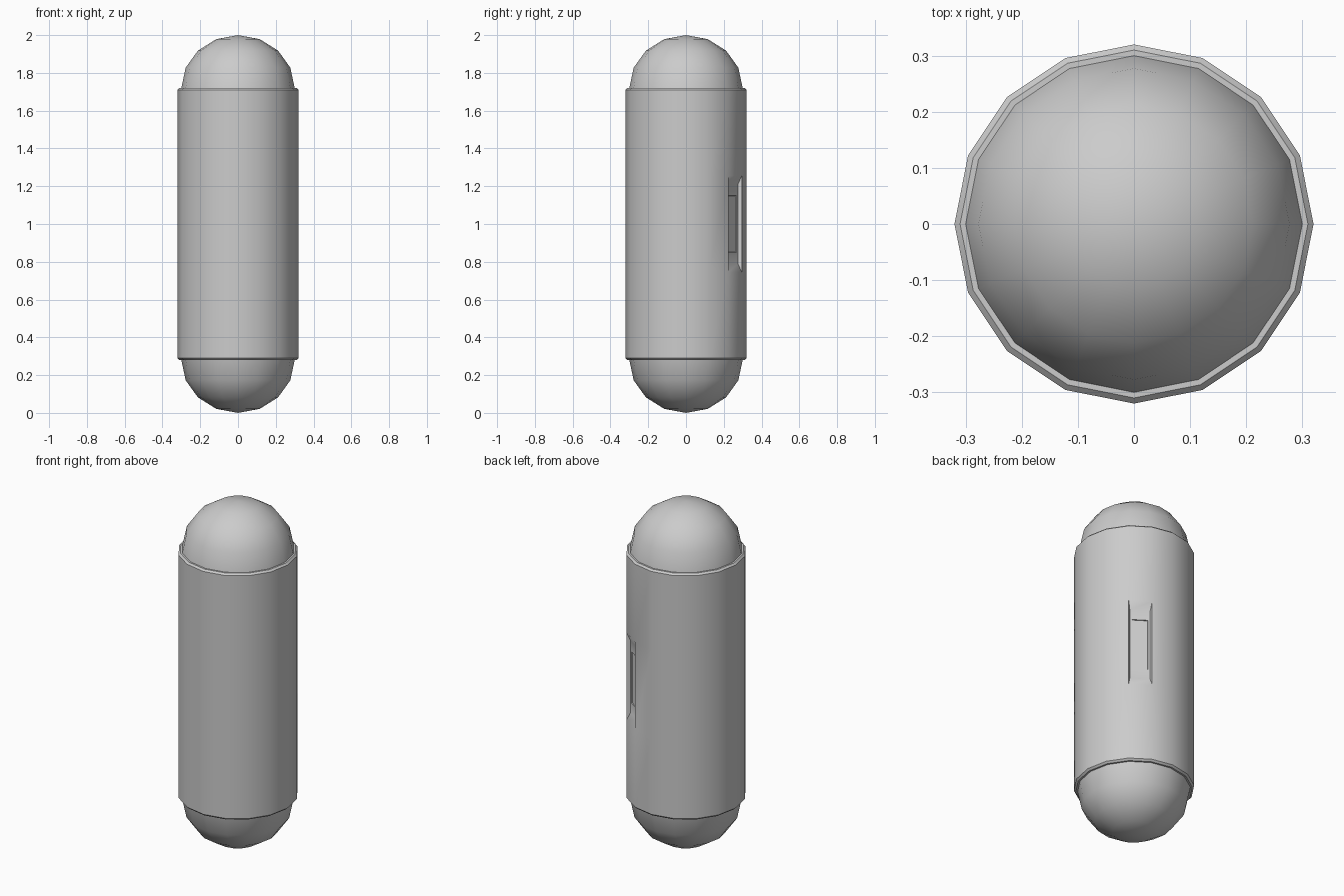
import bpy, bmesh, math
from mathutils import Vector

if "Cube" in bpy.data.objects:
    bpy.data.objects.remove(bpy.data.objects["Cube"])

SIDES = 16


def lathe(bm, profile):
    """Spin (radius, z) points round z; radius 0 makes a pole. Returns face rows."""
    rings = []
    for r, z in profile:
        if r < 1e-6:
            rings.append([bm.verts.new((0, 0, z))] * SIDES)
        else:
            rings.append([bm.verts.new((r * math.cos(2 * math.pi * i / SIDES),
                                        r * math.sin(2 * math.pi * i / SIDES), z))
                          for i in range(SIDES)])
    rows = []
    for a, b in zip(rings, rings[1:]):
        row = []
        for i in range(SIDES):
            j = (i + 1) % SIDES
            quad = list(dict.fromkeys((a[i], a[j], b[j], b[i])))
            row.append(bm.faces.new(quad))
        rows.append(row)
    return rows


def sink(bm, face, side, end, depth):
    """Inset a tall face by side/end margins and push it inwards."""
    face.normal_update()
    n = face.normal.copy()
    c = face.calc_center_median()
    up = Vector((0, 0, 1))
    across = up.cross(n).normalized()
    old = [v.co - c for v in face.verts]
    half_w = max(o.dot(across) for o in old)
    half_h = max(o.z for o in old)
    bmesh.ops.inset_individual(bm, faces=[face], thickness=0.002)
    for v in face.verts:
        o = v.co - c
        sx = math.copysign(half_w - side, o.dot(across))
        sz = math.copysign(half_h - end, o.z)
        v.co = c + across * sx + up * sz - n * depth


def finish(bm, name):
    me = bpy.data.meshes.new(name)
    bm.to_mesh(me)
    bm.free()
    ob = bpy.data.objects.new(name, me)
    bpy.context.collection.objects.link(ob)
    bpy.ops.object.select_all(action='DESELECT')
    ob.select_set(True)
    bpy.context.view_layer.objects.active = ob
    bpy.ops.object.shade_smooth_by_angle(angle=math.radians(30))
    return ob


# rounded end caps, starting just inside the sleeve
R, H, BASE = 0.30, 0.28, 1.72
arc = [(R * math.cos(math.pi / 8 * k), H * math.sin(math.pi / 8 * k)) for k in range(4)] + [(0, H)]
bm = bmesh.new()
lathe(bm, [(r, BASE + z) for r, z in arc])
finish(bm, "top_dome")
bm = bmesh.new()
lathe(bm, [(r, 2 - BASE - z) for r, z in reversed(arc)])
finish(bm, "bottom_dome")

# outer sleeve with chamfered rims
bm = bmesh.new()
rows = lathe(bm, [(0.30, 0.28), (0.31, 0.28), (0.32, 0.29), (0.32, 0.745),
                  (0.32, 1.255), (0.32, 1.71), (0.31, 1.72), (0.30, 1.72)])

# recessed slot with a shallow panel, on the facet between 45 and 67.5 degrees
slot = rows[3][2]
sink(bm, slot, 0.008, 0.045, 0.02)
sink(bm, slot, 0.012, 0.06, 0.0)
sink(bm, slot, 0.001, 0.001, 0.005)
finish(bm, "sleeve")
